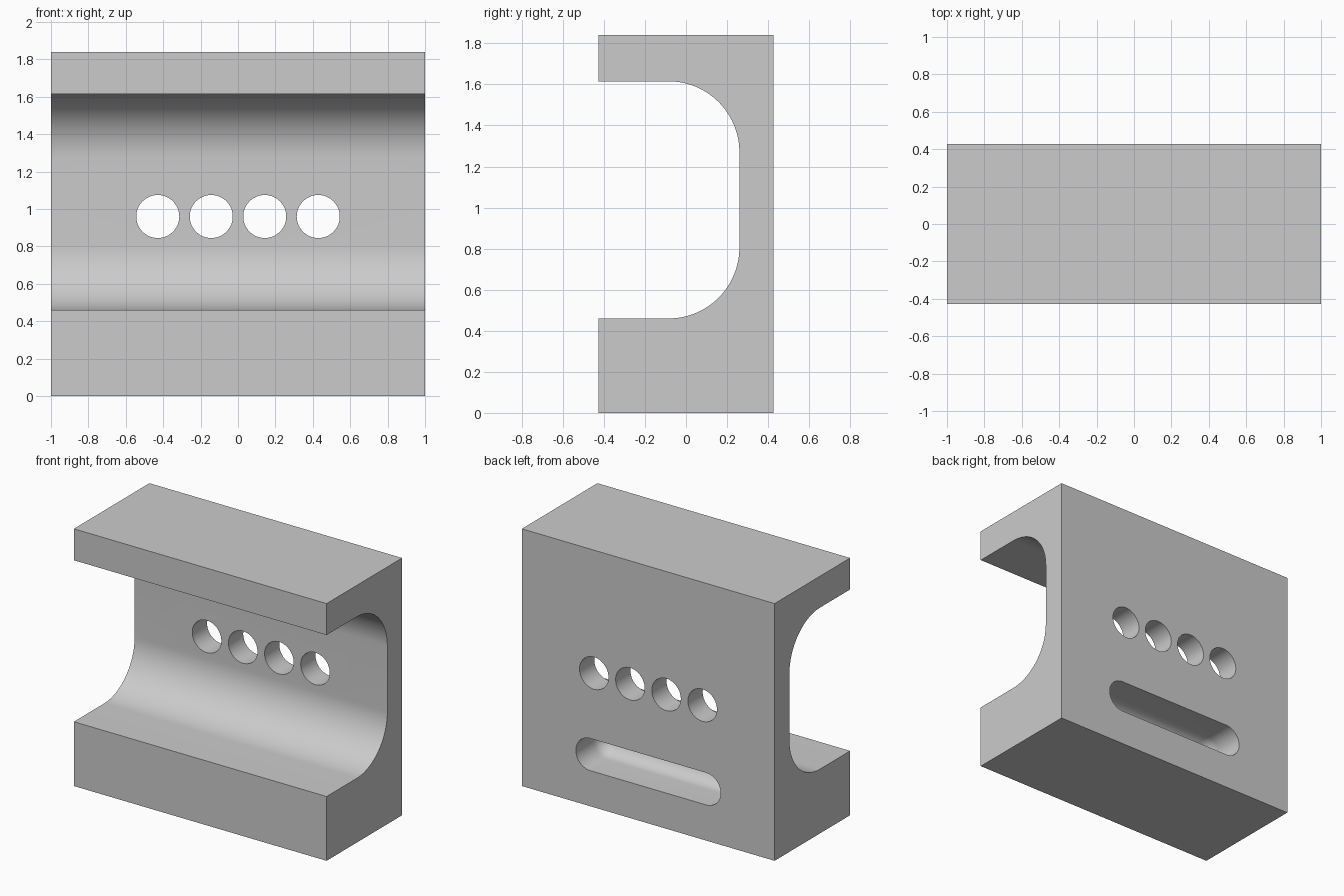
import bpy
import bmesh
from math import sin, cos, pi

cube = bpy.data.objects.get("Cube")
if cube:
    bpy.data.objects.remove(cube, do_unlink=True)

HALF_X, HALF_Y, HEIGHT = 1.0, 0.427, 1.84
SHELF_LOW, SHELF_HIGH, WALL_Y, FILLET = 0.46, 1.615, 0.26, 0.345
HOLE_R, HOLE_Z, PITCH = 0.115, 0.96, 0.286
SLOT_Z, SLOT_HALF, SLOT_STRAIGHT = 0.37, 0.458, 0.2

grey = bpy.data.materials.new("plain_grey")
grey.use_nodes = True
colour = (0.6, 0.6, 0.6, 1)
grey.diffuse_color = colour
grey.node_tree.nodes["Principled BSDF"].inputs["Base Color"].default_value = colour


def loft(name, rings):
    """Join closed rings of points into a solid, capped at both ends."""
    bm = bmesh.new()
    loops = [[bm.verts.new(p) for p in ring] for ring in rings]
    n = len(loops[0])
    for a, b in zip(loops, loops[1:]):
        for i in range(n):
            j = (i + 1) % n
            bm.faces.new((a[i], a[j], b[j], b[i]))
    bm.faces.new(loops[0])
    bm.faces.new(loops[-1])
    bmesh.ops.remove_doubles(bm, verts=bm.verts, dist=1e-5)
    bmesh.ops.recalc_face_normals(bm, faces=bm.faces)
    mesh = bpy.data.meshes.new(name)
    bm.to_mesh(mesh)
    bm.free()
    mesh.materials.append(grey)
    obj = bpy.data.objects.new(name, mesh)
    bpy.context.collection.objects.link(obj)
    return obj


def stadium(x, z, half, r, y, steps=24):
    """Ring with two round ends; half = 0 gives a circle."""
    ring = []
    for side in (1, -1):
        for i in range(steps + 1):
            a = -pi / 2 + pi * i / steps
            ring.append((x + side * (half + r * cos(a)), y, z + side * r * sin(a)))
    return ring


# Channel block: C-shaped profile with two filleted inner corners
steps = 24
profile = [(-HALF_Y, 0), (HALF_Y, 0), (HALF_Y, HEIGHT), (-HALF_Y, HEIGHT), (-HALF_Y, SHELF_HIGH)]
for centre_z, start in ((SHELF_HIGH - FILLET, pi / 2), (SHELF_LOW + FILLET, 0)):
    for i in range(steps + 1):
        a = start - pi / 2 * i / steps
        profile.append((WALL_Y - FILLET + FILLET * cos(a), centre_z + FILLET * sin(a)))
profile.append((-HALF_Y, SHELF_LOW))
block = loft("channel_block", [[(x, y, z) for y, z in profile] for x in (-HALF_X, HALF_X)])

# Row of four through holes in the web
cutters = []
for i in range(4):
    x = (i - 1.5) * PITCH
    cutters.append(loft("hole_cutter", [stadium(x, HOLE_Z, 0, HOLE_R, y) for y in (0, 0.6)]))

# Blind slot in the back with a rounded floor
depths = [(HALF_Y + 0.1, HOLE_R)]
for i in range(13):
    a = pi / 2 * i / 12
    depths.append((HALF_Y - SLOT_STRAIGHT - HOLE_R * sin(a), HOLE_R * cos(a)))
depths[-1] = (depths[-1][0], HOLE_R * 0.03)
cutters.append(loft("slot_cutter", [stadium(0, SLOT_Z, SLOT_HALF, r, y) for y, r in depths]))

# Cut the openings and discard the cutters
bpy.ops.object.select_all(action="DESELECT")
bpy.context.view_layer.objects.active = block
block.select_set(True)
for cutter in cutters:
    cutter.hide_render = True
    cut = block.modifiers.new("cut", "BOOLEAN")
    cut.operation = "DIFFERENCE"
    cut.solver = "EXACT"
    cut.object = cutter
    bpy.ops.object.modifier_apply(modifier=cut.name)
    bpy.data.objects.remove(cutter, do_unlink=True)
bpy.ops.object.shade_smooth_by_angle(angle=pi / 6)
